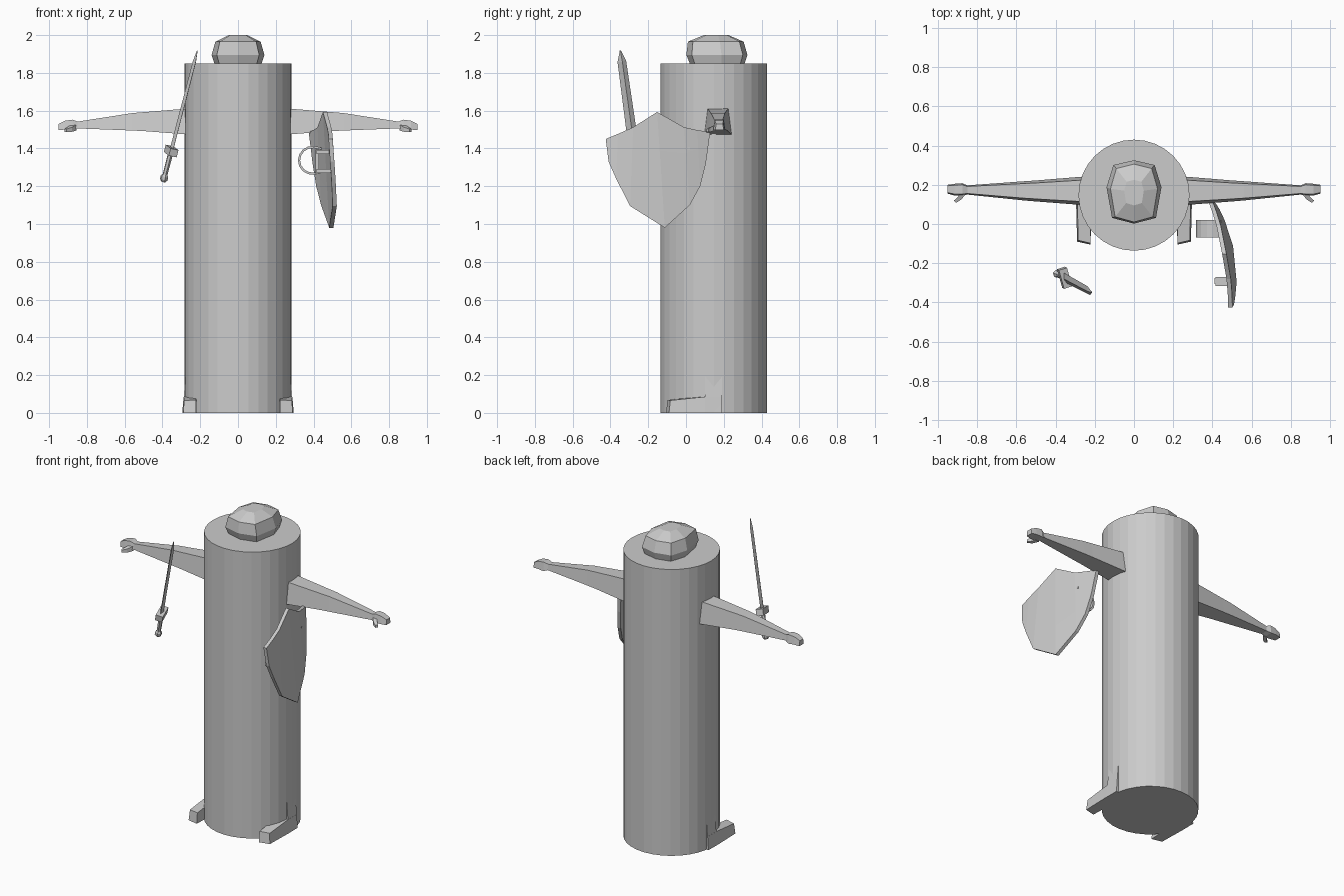
import bpy, bmesh, math
from mathutils import Vector

if "Cube" in bpy.data.objects:
    bpy.data.objects.remove(bpy.data.objects["Cube"])

grey = bpy.data.materials.new("plain grey")
grey.diffuse_color = (0.6, 0.6, 0.6, 1)
grey.use_nodes = True
grey.node_tree.nodes["Principled BSDF"].inputs["Base Color"].default_value = grey.diffuse_color


def finish(name, bm, mirror=False):
    bmesh.ops.recalc_face_normals(bm, faces=bm.faces)
    me = bpy.data.meshes.new(name)
    bm.to_mesh(me)
    bm.free()
    ob = bpy.data.objects.new(name, me)
    bpy.context.collection.objects.link(ob)
    me.materials.append(grey)
    if mirror:
        ob.modifiers.new("Mirror", 'MIRROR').use_mirror_merge = False
    return ob


def loft(name, rings, mirror=False):
    """Skin a list of equal-length rings and cap both ends."""
    bm = bmesh.new()
    vs = [[bm.verts.new(p) for p in r] for r in rings]
    n = len(vs[0])
    for a, b in zip(vs, vs[1:]):
        for i in range(n):
            j = (i + 1) % n
            bm.faces.new((a[i], a[j], b[j], b[i]))
    bm.faces.new(vs[0][::-1])
    bm.faces.new(vs[-1])
    return finish(name, bm, mirror)


def box(name, lo, hi, mirror=False):
    q = [(0, 0), (1, 0), (1, 1), (0, 1)]
    return loft(name, [[(hi[0] if a else lo[0], hi[1] if b else lo[1], z)
                        for a, b in q] for z in (lo[2], hi[2])], mirror)


# body: tall cylinder
bm = bmesh.new()
bmesh.ops.create_cone(bm, cap_ends=True, segments=32, radius1=0.283, radius2=0.283, depth=1.85)
bmesh.ops.translate(bm, verts=bm.verts, vec=(0, 0.147, 0.925))
finish("body_cylinder", bm)

# head: faceted dome (z, half width, front y, back y)
oct8 = [(0, -1), (0.8, -0.82), (1, 0.15), (0.75, 0.85), (0, 1), (-0.75, 0.85), (-1, 0.15), (-0.8, -0.82)]
head = [(1.75, .11, .03, .29), (1.85, .125, .02, .31), (1.895, .14, .002, .325),
        (1.965, .12, .01, .305), (2.0, .05, .095, .225)]
loft("head", [[(u * w, (f + b) / 2 + v * (b - f) / 2, z) for u, v in oct8] for z, w, f, b in head])

# arms with hands (x, front y, back y, bottom z, top z)
arm = [(.15, .09, .25, 1.47, 1.62), (.28, .098, .24, 1.475, 1.61), (.50, .115, .222, 1.492, 1.592),
       (.56, .12, .218, 1.495, 1.587), (.85, .15, .197, 1.506, 1.542), (.875, .145, .208, 1.497, 1.552),
       (.915, .145, .205, 1.50, 1.547), (.95, .155, .2, 1.497, 1.53)]
loft("arm", [[(x, f, b0), (x, b, b0), (x, b - .12 * (b - f), t), (x, f + .12 * (b - f), t)]
             for x, f, b, b0, t in arm], True)
loft("thumb", [[(.855, .155, 1.495), (.885, .155, 1.495), (.885, .155, 1.525), (.855, .155, 1.525)],
               [(.88, .125, 1.488), (.905, .13, 1.488), (.905, .13, 1.512), (.88, .125, 1.512)],
               [(.907, .108, 1.487), (.918, .12, 1.487), (.918, .12, 1.503), (.907, .108, 1.503)]], True)

# feet and lower legs
loft("foot", [[(.222, -.105, 0), (.29, -.09, 0), (.285, -.083, .066), (.222, -.098, .068)],
              [(.215, .10, 0), (.295, .10, 0), (.288, .10, .085), (.22, .10, .09)],
              [(.215, .19, 0), (.293, .19, 0), (.288, .19, .085), (.22, .19, .09)]], True)
loft("ankle", [[(.22, .10, 0), (.294, .10, 0), (.294, .19, 0), (.22, .19, 0)],
               [(.2, .10, .2), (.278, .10, .2), (.278, .19, .2), (.2, .19, .2)]], True)

# sword: axis, width and thickness directions
pommel, tip = Vector((-.395, -.252, 1.228)), Vector((-.215, -.348, 1.92))
axis = (tip - pommel).normalized()
wide = Vector((.25, -.9, -.2))
wide = (wide - axis * wide.dot(axis)).normalized()
thin = axis.cross(wide)


def sword_part(name, sections, corners):
    """sections: distance along axis, half width, half thickness"""
    loft(name, [[pommel + axis * s + wide * w * u + thin * t * v for u, v in corners]
                for s, w, t in sections])


square = [(-1, -1), (1, -1), (1, 1), (-1, 1)]
diamond = [(-1, 0), (0, -1), (1, 0), (0, 1)]
hexagon = [(math.cos(i * math.pi / 3), math.sin(i * math.pi / 3)) for i in range(6)]
sword_part("sword_blade", [(.18, .029, .01), (.66, .024, .009), (tip.z and .72, .003, .002)], diamond)
sword_part("sword_guard", [(.145, .05, .022), (.185, .05, .022)], square)
sword_part("sword_grip", [(.02, .013, .013), (.15, .014, .014)], hexagon)
sword_part("sword_pommel", [(-.005, .012, .012), (.008, .021, .021), (.025, .021, .021), (.037, .012, .012)], hexagon)


# shield: curved plate from columns (top y, top z, bottom y, bottom z)
def shield_x(y, z):
    d = y + .13
    return .487 - .2 * d - .396 * d * d - .068 * (z - 1.3)


cols = [(-.425, 1.45, -.41, 1.33), (-.36, 1.477, -.37, 1.24), (-.28, 1.512, -.296, 1.095),
        (-.153, 1.593, -.112, .98), (-.01, 1.512, .02, 1.10), (.06, 1.497, .075, 1.2), (.128, 1.487, .105, 1.32)]
rings = []
for ty, tz, by, bz in cols:
    line = [(ty + (by - ty) * i / 3, tz + (bz - tz) * i / 3) for i in range(4)]
    rings.append([(shield_x(y, z), y, z) for y, z in line] +
                 [(shield_x(y, z) - .022, y, z) for y, z in reversed(line)])
loft("shield", rings)

# arm strap: open loop behind the shield
strap = []
for i in range(11):
    a = math.radians(60 + 24 * i)
    c, s = math.cos(a), math.sin(a)
    strap.append([(.395 + (.078 + o) * c, y, 1.337 + (.077 + o) * s)
                  for o, y in ((-.012, -.07), (0, -.07), (0, .02), (-.012, .02))])
for ring, end in ((strap[0], 0), (strap[-1], 0)):
    for i, p in enumerate(ring):
        ring[i] = (.445, p[1], p[2])
loft("shield_arm_strap", strap)

# hand grip: bar on two brackets
box("shield_grip_bar", (.41, -.305, 1.265), (.43, -.275, 1.395))
for z in (1.27, 1.37):
    box("shield_grip_bracket", (.415, -.315, z), (.49, -.27, z + .022))
